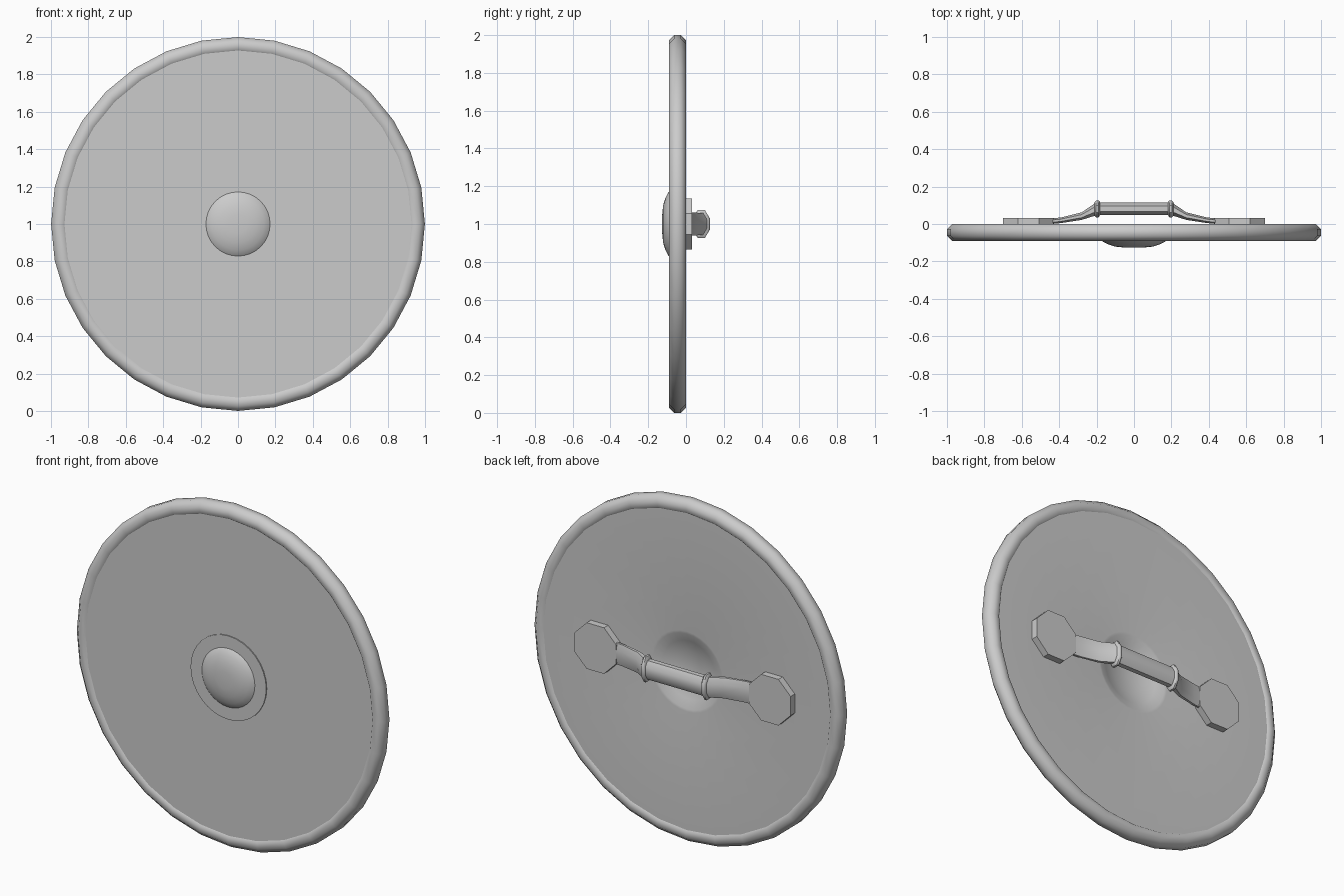
import bpy, bmesh, math
from mathutils import Vector

cube = bpy.data.objects.get("Cube")
if cube:
    bpy.data.objects.remove(cube)

steel = bpy.data.materials.new("grey_steel")
steel.use_nodes = True
GREY = (0.6, 0.6, 0.6, 1)
steel.diffuse_color = GREY
steel.node_tree.nodes["Principled BSDF"].inputs["Base Color"].default_value = GREY


def finish(name, bm, angle=35):
    bmesh.ops.remove_doubles(bm, verts=bm.verts, dist=1e-5)
    bmesh.ops.recalc_face_normals(bm, faces=bm.faces)
    mesh = bpy.data.meshes.new(name)
    bm.to_mesh(mesh)
    bm.free()
    mesh.materials.append(steel)
    obj = bpy.data.objects.new(name, mesh)
    bpy.context.collection.objects.link(obj)
    bpy.ops.object.select_all(action='DESELECT')
    obj.select_set(True)
    bpy.context.view_layer.objects.active = obj
    bpy.ops.object.shade_smooth_by_angle(angle=math.radians(angle))
    return obj


def lathe(name, profile, closed=False, angle=35, segments=32):
    """Spin a (radius, y) profile about the shield axis."""
    bm = bmesh.new()
    points = [bm.verts.new((0, y, 1 + r)) for r, y in profile]
    pairs = list(zip(points, points[1:]))
    if closed:
        pairs.append((points[-1], points[0]))
    edges = [bm.edges.new(p) for p in pairs]
    bmesh.ops.spin(bm, geom=points + edges, cent=(0, 0, 1), axis=(0, 1, 0),
                   angle=math.tau, steps=segments, use_merge=False)
    return finish(name, bm, angle)


def loft(name, sections, angle=50):
    """Skin eight-sided rings given as (x, y, half depth, half height)."""
    bm = bmesh.new()
    rings = []
    for x, y, hy, hz in sections:
        ring = []
        for k in range(8):
            a = math.tau * (k + 0.5) / 8
            k8 = 1 / math.cos(math.pi / 8)
            ring.append(bm.verts.new((x, y + hy * k8 * math.cos(a), 1 + hz * k8 * math.sin(a))))
        rings.append(ring)
    for a, b in zip(rings, rings[1:]):
        for k in range(8):
            bm.faces.new((a[k], a[k - 1], b[k - 1], b[k]))
    bm.faces.new(rings[0])
    bm.faces.new(rings[-1])
    return finish(name, bm, angle)


# Shield body: flat front, hollow dish behind the boss
lathe("shield_disc", [(0, -0.083), (0.94, -0.083), (0.94, -0.007), (0.235, -0.007),
                      (0.22, -0.009), (0.17, -0.03), (0.1, -0.052), (0, -0.062)])

# Rounded rim with an octagonal section
rim = []
for k in range(8):
    a = math.tau * (k + 0.5) / 8
    rim.append((0.954 + 0.049 * math.cos(a), -0.045 + 0.049 * math.sin(a)))
lathe("rim", rim, closed=True, angle=60)

# Boss flange and dome
lathe("boss_flange", [(0, -0.089), (0.245, -0.089), (0.245, -0.08)])
lathe("boss_dome", [(0, -0.127), (0.05, -0.126), (0.1, -0.121), (0.14, -0.108),
                    (0.165, -0.095), (0.175, -0.086)], angle=60)

# Handle grip
loft("grip", [(-0.2, 0.082, 0.034, 0.055), (0.2, 0.082, 0.034, 0.055)])

# Mounting plates, bent straps and collars on both sides
for side, s in (("left", 1), ("right", -1)):
    bm = bmesh.new()
    rows = []
    for y in (-0.01, 0.032):
        rows.append([bm.verts.new((s * 0.565 + 0.146 * math.cos(math.tau * (k + 0.5) / 8), y,
                                   1 + 0.146 * math.sin(math.tau * (k + 0.5) / 8)))
                     for k in range(8)])
    for k in range(8):
        bm.faces.new((rows[0][k], rows[0][k - 1], rows[1][k - 1], rows[1][k]))
    for row in rows:
        bm.faces.new(row)
    finish(side + "_mounting_plate", bm, 30)

    loft(side + "_strap", [(s * 0.45, 0.014, 0.015, 0.062), (s * 0.39, 0.02, 0.015, 0.062),
                           (s * 0.28, 0.042, 0.02, 0.06), (s * 0.2, 0.082, 0.035, 0.058)])
    loft(side + "_collar", [(s * 0.21, 0.08, 0.037, 0.062), (s * 0.202, 0.081, 0.045, 0.074),
                            (s * 0.19, 0.081, 0.045, 0.074), (s * 0.182, 0.082, 0.036, 0.06)])
